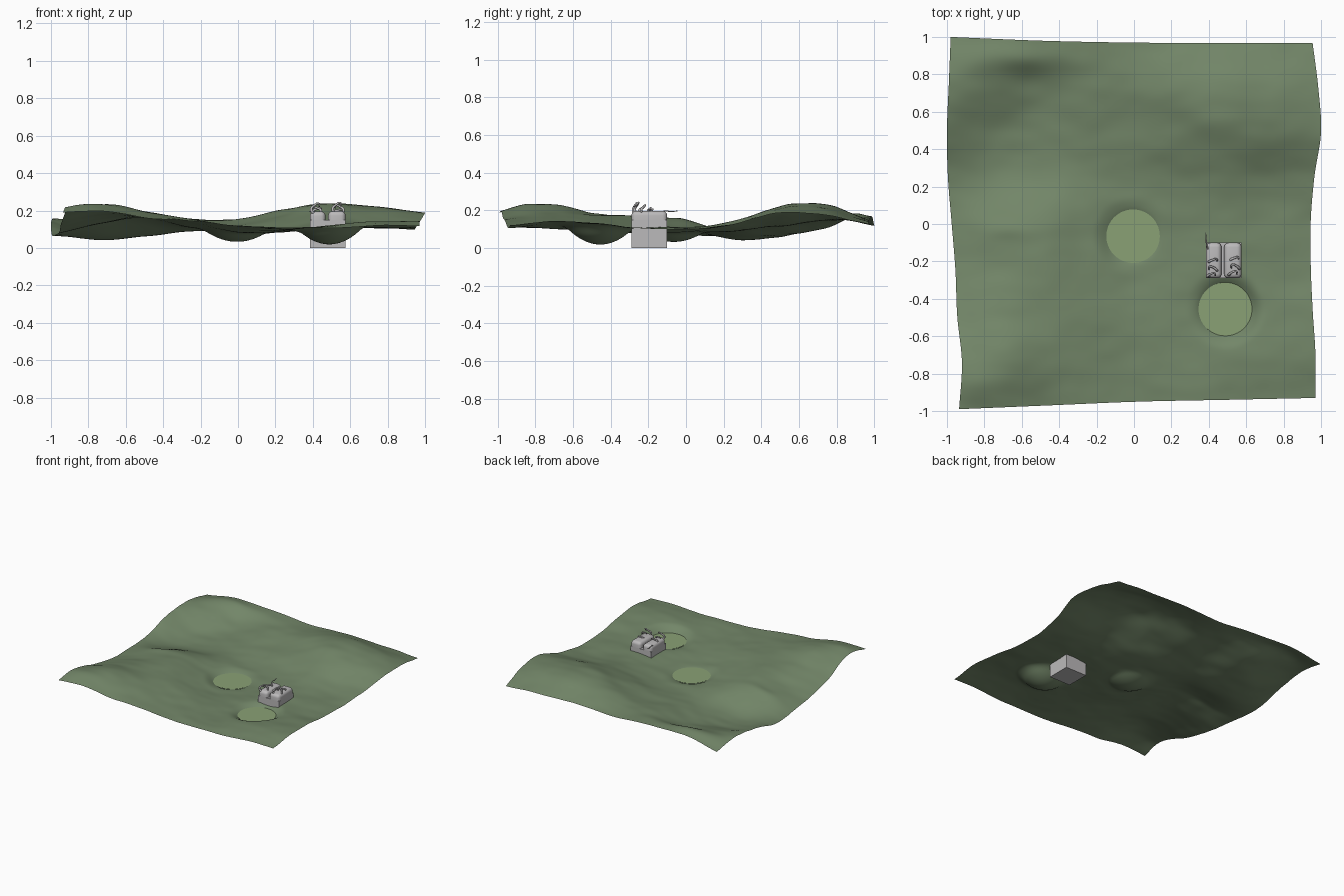
import bpy, bmesh, math, random
from mathutils import Vector, noise

if "Cube" in bpy.data.objects:
    bpy.data.objects.remove(bpy.data.objects["Cube"])

random.seed(4)


def material(name, rgb):
    m = bpy.data.materials.new(name)
    m.diffuse_color = (*rgb, 1)
    m.use_nodes = True
    m.node_tree.nodes["Principled BSDF"].inputs["Base Color"].default_value = m.diffuse_color
    return m


GRASS = material("moss green", (0.171, 0.240, 0.140))
WATER = material("pale green", (0.253, 0.355, 0.179))
STONE = material("stone grey", (0.50, 0.49, 0.495))


def add_mesh(name, bm, mat):
    mesh = bpy.data.meshes.new(name)
    bm.to_mesh(mesh)
    bm.free()
    obj = bpy.data.objects.new(name, mesh)
    bpy.context.collection.objects.link(obj)
    mesh.materials.append(mat)
    return obj


def smooth(obj, angle):
    bpy.ops.object.select_all(action='DESELECT')
    obj.select_set(True)
    bpy.context.view_layer.objects.active = obj
    bpy.ops.object.shade_smooth_by_angle(angle=math.radians(angle))


def spline(vals, t):
    """Smooth interpolation through evenly spaced values, t from -1 to 1."""
    n = len(vals) - 1
    f = (t + 1) / 2 * n
    i = min(int(f), n - 1)
    f -= i
    p1, p2 = vals[i], vals[i + 1]
    p0 = vals[i - 1] if i else 2 * p1 - p2
    p3 = vals[i + 2] if i + 2 <= n else 2 * p2 - p1
    return 0.5 * (2 * p1 + (p2 - p0) * f + (2 * p0 - 5 * p1 + 4 * p2 - p3) * f ** 2
                  + (3 * p1 - p0 - 3 * p2 + p3) * f ** 3)


# Coarse ground heights in hundredths, rows from front to back
HEIGHTS = [
    [19, 19.5, 16, 14, 11.5, 10.5, 11, 11.5, 11.5],
    [20.5, 23.5, 18.5, 14.5, 11.5, 10.5, 12, 14, 14.5],
    [13.5, 18.5, 18, 15, 10.5, 9.5, 10, 12, 13],
    [8.5, 14, 17, 12.5, 8.5, 8.8, 10.5, 11, 10.5],
    [7, 12, 14.5, 11, 8.5, 9, 11, 10.5, 10],
    [7, 4.5, 7, 9, 9, 10.5, 14, 13, 13],
    [13, 6, 7, 11, 12, 17, 22, 21, 18.5],
    [15.5, 14, 10, 14, 15, 20.5, 23.5, 21.5, 18],
    [12, 15.5, 16, 15.5, 14, 15, 15, 14, 13],
]
# Local ridges: x, y, height, spread in x, spread in y
RIDGES = [(-.6, .88, .04, .25, .08), (-.65, -.03, .012, .18, .05),
          (.42, .54, .012, .12, .06), (-.84, -.86, .014, .12, .1)]
# Wavy outline of the sheet
LEFT = [-.935, -.92, -.945, -.955, -.975, -.995, -1, -.99, -.98]
RIGHT = [.97, .97, .955, .945, .945, .965, 1, .985, .955]
FRONT = [-.99, -.97, -.95, -.94, -.93]
BACK = [1, .98, .97, .968, .968]
# Ponds: x, y, water level, depth
PONDS = [(-.005, -.065, .075, .042), (.488, -.455, .077, .058)]
POND_R = .145


def ground(u, v, x, y):
    z = spline([spline(row, u) for row in HEIGHTS], v) / 100
    for rx, ry, h, sx, sy in RIDGES:
        z += h * math.exp(-((x - rx) / sx) ** 2 - ((y - ry) / sy) ** 2)
    z += .008 * noise.noise(Vector((x * 3.5 + 7, y * 5, .3)))
    z += .003 * noise.noise(Vector((x * 7, y * 11, 2.1)))
    for px, py, level, depth in PONDS:
        r = math.hypot(x - px, y - py) / POND_R
        if r < 1:
            z = level - depth * (1 - r * r)
        elif r < 1.5:
            w = (r - 1) / .5
            w = w * (2 - w)
            z = level + (z - level) * w
    return z


# Ground sheet
N = 130
bm = bmesh.new()
grid = []
for j in range(N + 1):
    v = -1 + 2 * j / N
    row = []
    for i in range(N + 1):
        u = -1 + 2 * i / N
        a, b = (u + 1) / 2, (v + 1) / 2
        x = spline(LEFT, v) * (1 - a) + spline(RIGHT, v) * a
        y = spline(FRONT, u) * (1 - b) + spline(BACK, u) * b
        row.append(bm.verts.new((x, y, ground(u, v, x, y))))
    grid.append(row)
for j in range(N):
    for i in range(N):
        bm.faces.new((grid[j][i], grid[j][i + 1], grid[j + 1][i + 1], grid[j + 1][i]))
smooth(add_mesh("ground", bm, GRASS), 60)

# Pond surfaces
for k, (px, py, level, depth) in enumerate(PONDS):
    bm = bmesh.new()
    bmesh.ops.create_circle(bm, cap_ends=True, segments=64, radius=.143)
    disc = add_mesh(f"pond_surface_{k + 1}", bm, WATER)
    disc.location = (px, py, level + .001)


def block(name, x0, x1, y0, y1, z0, z1, bevel=0):
    bm = bmesh.new()
    bmesh.ops.create_cube(bm, size=1)
    for vert in bm.verts:
        c = vert.co
        c.x = x0 + (c.x + .5) * (x1 - x0)
        c.y = y0 + (c.y + .5) * (y1 - y0)
        c.z = z0 + (c.z + .5) * (z1 - z0)
    if bevel:
        top = [e for e in bm.edges if max(w.co.z for w in e.verts) > z1 - .001]
        bmesh.ops.bevel(bm, geom=top, offset=bevel, segments=4, profile=.5, affect='EDGES')
    obj = add_mesh(name, bm, STONE)
    smooth(obj, 35)
    return obj


# Stone block with two rounded halves on top
block("stone_base", .385, .575, -.29, -.10, 0, .15)
block("stone_half_left", .385, .468, -.29, -.10, .14, .195, .024)
block("stone_half_right", .482, .575, -.29, -.10, .14, .197, .024)


# Curled twigs on the stone
def twig(name, points, radius):
    cu = bpy.data.curves.new(name, 'CURVE')
    cu.dimensions = '3D'
    cu.bevel_depth = radius
    cu.bevel_resolution = 2
    cu.resolution_u = 6
    cu.use_fill_caps = True
    sp = cu.splines.new('BEZIER')
    sp.bezier_points.add(len(points) - 1)
    for i, (bp, p) in enumerate(zip(sp.bezier_points, points)):
        bp.co = p
        bp.handle_left_type = bp.handle_right_type = 'AUTO'
        bp.radius = 1 - .5 * i / (len(points) - 1)
    cu.materials.append(STONE)
    bpy.context.collection.objects.link(bpy.data.objects.new(name, cu))


for k, (bx, by, lean, h) in enumerate([(.405, -.275, 1, .055), (.43, -.24, -1, .035),
                                       (.415, -.20, 1, .030), (.52, -.265, 1, .058),
                                       (.55, -.23, -1, .045), (.53, -.19, 1, .022)]):
    z = .183
    j = random.uniform(-.01, .01)
    twig(f"twig_{k + 1}", [(bx, by, z), (bx - .014 * lean, by + j, z + .4 * h),
                           (bx + .006 * lean, by + .008, z + .85 * h),
                           (bx + .026 * lean, by + .012, z + h),
                           (bx + .03 * lean, by + .004 + j, z + .7 * h)], .008)
twig("long_twig", [(.40, -.14, .186), (.388, -.11, .197), (.386, -.08, .194),
                   (.383, -.045, .197)], .004)
